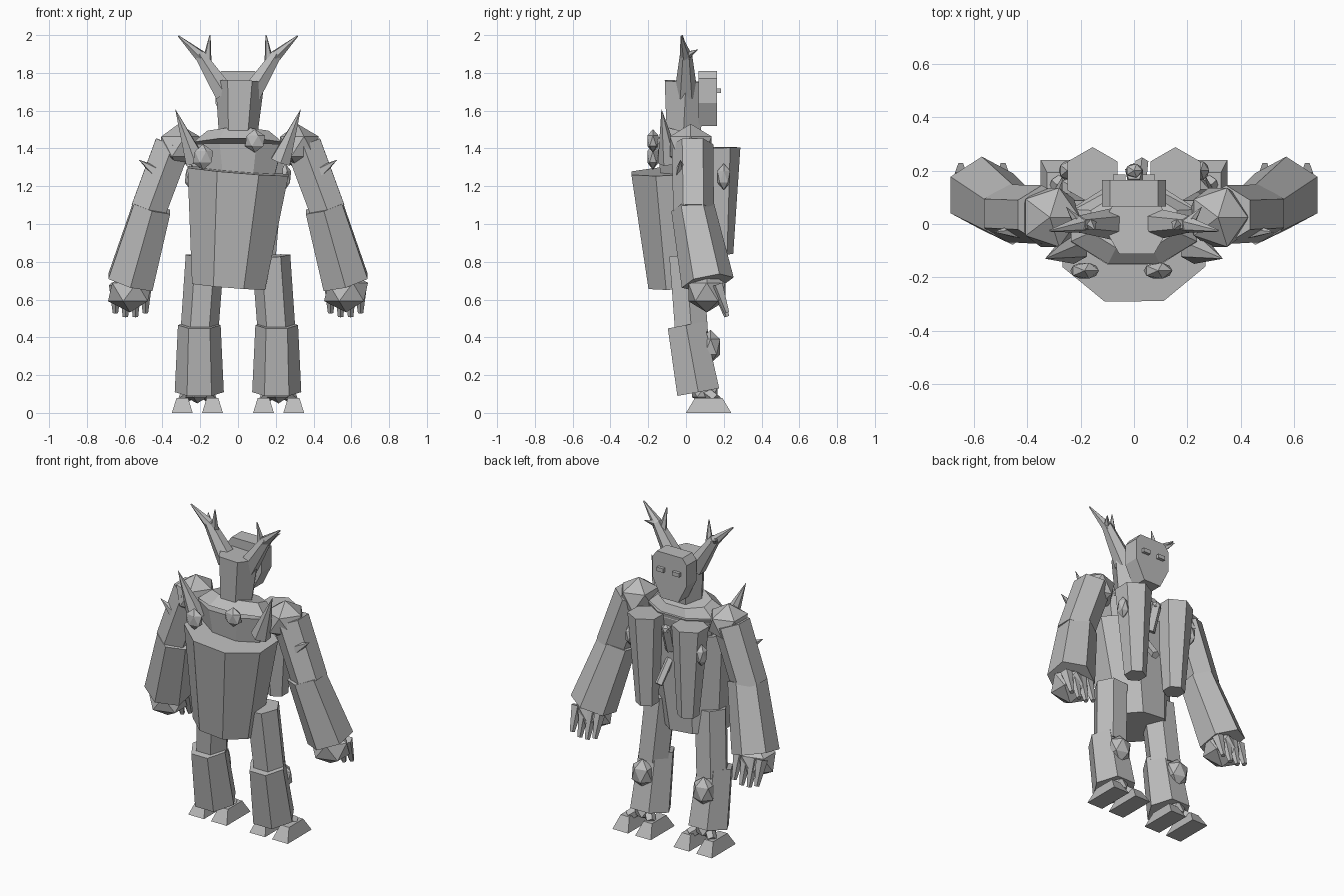
import bpy, bmesh, math
from mathutils import Vector, Matrix

cube = bpy.data.objects.get("Cube")
if cube:
    bpy.data.objects.remove(cube, do_unlink=True)

stone = bpy.data.materials.new("grey stone")
stone.use_nodes = True
GREY = (0.5, 0.5, 0.5, 1)
stone.diffuse_color = GREY
stone.node_tree.nodes["Principled BSDF"].inputs["Base Color"].default_value = GREY


def finish(name, bm):
    bmesh.ops.recalc_face_normals(bm, faces=bm.faces)
    mesh = bpy.data.meshes.new(name)
    bm.to_mesh(mesh)
    bm.free()
    mesh.materials.append(stone)
    obj = bpy.data.objects.new(name, mesh)
    bpy.context.collection.objects.link(obj)
    return obj


def prism(name, start, end, r0, r1=0, sides=6, turn=0, depth=1):
    """Tapered prism between two points; its cross-section keeps facing x."""
    a, b = Vector(start), Vector(end)
    z = (b - a).normalized()
    side = Vector((1, 0, 0)) if abs(z.x) < 0.9 else Vector((0, 1, 0))
    x = (side - z * side.dot(z)).normalized()
    y = z.cross(x)
    bm = bmesh.new()
    bmesh.ops.create_cone(bm, cap_ends=True, segments=sides, radius1=r0, radius2=r1,
                          depth=(b - a).length)
    frame = Matrix((x, y, z)).transposed().to_4x4()
    bm.transform(Matrix.Rotation(turn, 4, 'Z'))
    bm.transform(Matrix.Diagonal((1, depth, 1, 1)))
    bm.transform(Matrix.Translation((a + b) / 2) @ frame)
    bmesh.ops.remove_doubles(bm, verts=bm.verts, dist=1e-5)
    return finish(name, bm)


def crystal(name, centre, size):
    bm = bmesh.new()
    bmesh.ops.create_icosphere(bm, subdivisions=1, radius=1)
    bm.transform(Matrix.Translation(centre) @ Matrix.Diagonal((*size, 1)))
    return finish(name, bm)


def block(name, centre, size, top=(1, 1), bottom=(1, 1)):
    """Box whose upper and lower ends can be narrowed."""
    bm = bmesh.new()
    bmesh.ops.create_cube(bm, size=1)
    for v in bm.verts:
        taper = top if v.co.z > 0 else bottom
        v.co = Vector((v.co.x * size[0] * taper[0], v.co.y * size[1] * taper[1],
                       v.co.z * size[2])) + Vector(centre)
    return finish(name, bm)


FLAT8 = math.pi / 8   # turns an octagon so a flat side faces forward
FLAT6 = math.pi / 6   # turns a hexagon so a flat side faces forward

# Torso, chest and collar
prism("torso", (-0.05, -0.04, 0.67), (0, -0.07, 1.28), 0.21, 0.29, 8, FLAT8, 0.82)
prism("chest", (0, -0.015, 1.22), (0, -0.005, 1.42), 0.2, 0.255, 8, FLAT8, 0.63)
prism("collar", (0, -0.005, 1.42), (0, 0.01, 1.485), 0.255, 0.175, 8, FLAT8, 0.63)

# Head and mask
prism("head", (0, -0.015, 1.45), (0.01, 0, 1.755), 0.1, 0.13, 6, FLAT6)
block("mask_brow", (0, 0.115, 1.79), (0.24, 0.1, 0.04), top=(0.75, 1))
block("mask_face", (0, 0.115, 1.705), (0.24, 0.1, 0.13))
block("mask_chin", (0, 0.115, 1.58), (0.24, 0.1, 0.12), bottom=(0.5, 1))

# Small stones on the chest and in the recess between the pillars
crystal("chest_stone_high", (0.09, -0.175, 1.44), (0.06, 0.035, 0.062))
crystal("chest_stone_low", (-0.185, -0.175, 1.355), (0.06, 0.035, 0.068))
prism("recess_shard_high", (0.005, 0.15, 1.2), (0, 0.195, 1.35), 0.03, 0.035, 5)
prism("recess_shard_low", (0.03, 0.23, 1.0), (0.02, 0.13, 1.13), 0.025, 0.025, 5)
crystal("recess_stone", (0, 0.2, 1.35), (0.035, 0.03, 0.03))

for s, tag in ((1, "left"), (-1, "right")):
    def P(x, y, z):
        return (s * x, y, z)

    # Eyes
    block("eye_" + tag, P(0.055, 0.172, 1.705), (0.048, 0.025, 0.025))

    # Antlers
    prism("antler_" + tag, P(0.07, 0, 1.69), P(0.205, 0, 1.9), 0.062, 0.032)
    prism("antler_tip_" + tag, P(0.195, 0, 1.885), P(0.315, -0.025, 1.995), 0.034, 0.004)
    prism("antler_inner_" + tag, P(0.165, 0, 1.86), P(0.148, -0.02, 2.0), 0.026, 0.003, 5)
    prism("antler_back_" + tag, P(0.205, 0, 1.89), P(0.255, 0.065, 1.925), 0.025, 0, 5)

    # Shoulders with large spikes
    crystal("shoulder_" + tag, P(0.315, 0.025, 1.41), (0.125, 0.13, 0.12))
    prism("shoulder_spike_" + tag, P(0.225, -0.09, 1.33), P(0.333, -0.13, 1.61), 0.06, 0)

    # Arms
    prism("upper_arm_" + tag, P(0.345, 0.035, 1.42), P(0.475, 0.04, 1.07), 0.11, 0.108)
    prism("forearm_" + tag, P(0.455, 0.035, 1.09), P(0.57, 0.115, 0.69), 0.115, 0.14)
    prism("arm_spike_" + tag, P(0.43, -0.025, 1.275), P(0.525, -0.03, 1.34), 0.035, 0, 5)

    # Hands and fingers
    crystal("hand_" + tag, P(0.572, 0.11, 0.64), (0.13, 0.115, 0.108))
    for i in range(4):
        x = 0.49 + 0.053 * i
        drop = 0.51 if i in (1, 2) else 0.53
        prism(f"finger_{i + 1}_{tag}", P(x, 0.165, 0.68), P(x, 0.217, drop), 0.036, 0.015, 5)

    # Pillars on the far side of the torso
    prism("pillar_" + tag, P(0.145, 0.185, 0.84), P(0.155, 0.18, 1.405), 0.065, 0.108)
    crystal("pillar_stone_" + tag, P(0.25, 0.2, 1.25), (0.035, 0.04, 0.07))

    # Legs
    prism("thigh_" + tag, P(0.205, 0.03, 0.42), P(0.175, 0.0, 0.83), 0.1, 0.102, 6, FLAT6)
    prism("shin_" + tag, P(0.205, 0.065, 0.11), P(0.205, 0, 0.465), 0.13, 0.113, 6, FLAT6)
    crystal("knee_" + tag, P(0.215, 0.13, 0.35), (0.075, 0.06, 0.09))
    crystal("ankle_" + tag, P(0.215, 0.1, 0.11), (0.07, 0.08, 0.06))

    # Two wedge toes per foot
    for part, x in (("inner", 0.135), ("outer", 0.295)):
        block(f"{part}_toe_{tag}", P(x, 0.12, 0.04), (0.11, 0.24, 0.08), top=(0.55, 0.6))
        prism(f"{part}_toe_joint_{tag}", P(0.21, 0.08, 0.13), P(x, 0.16, 0.07), 0.035, 0.03, 5)
